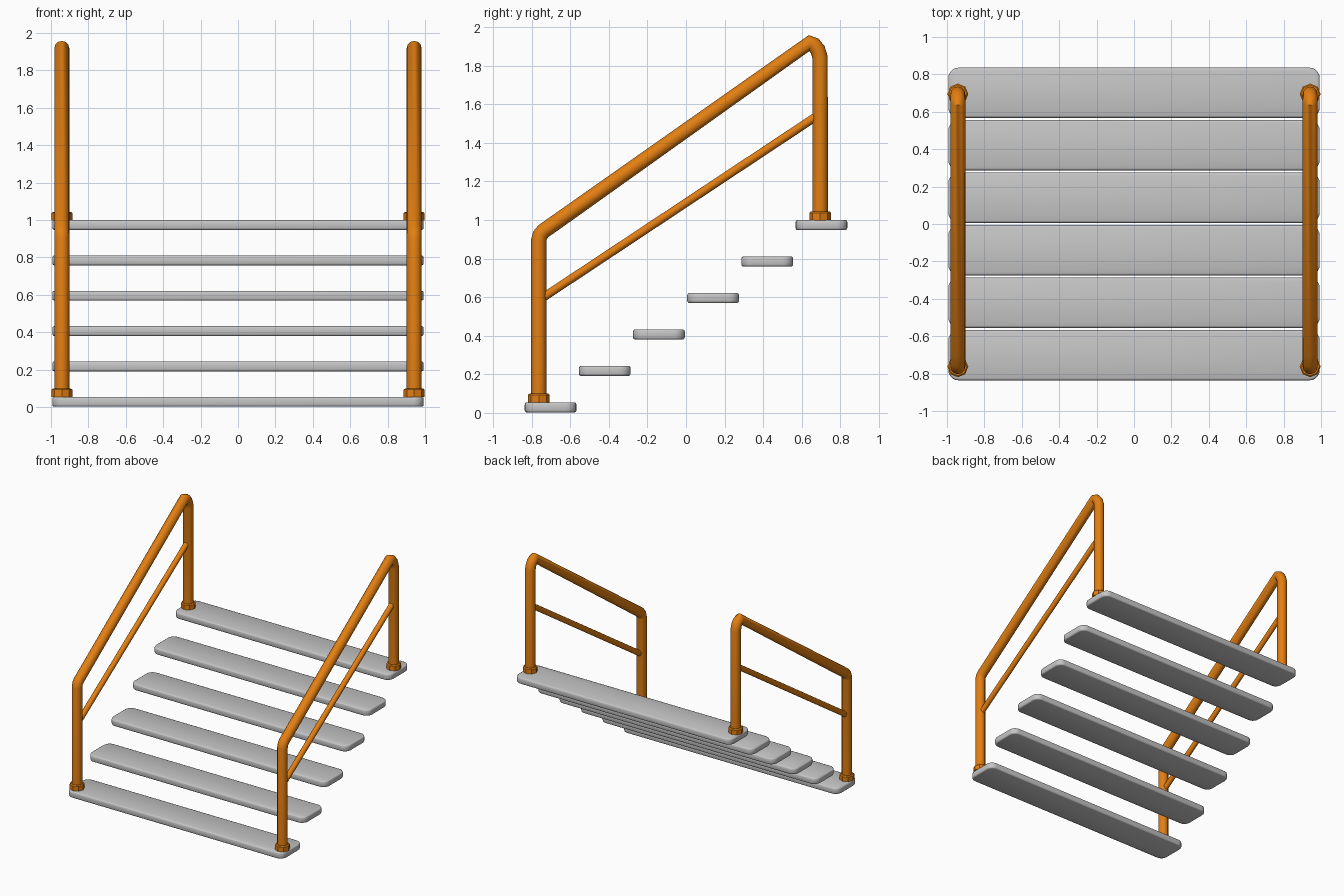
import bpy, bmesh, math

if "Cube" in bpy.data.objects:
    bpy.data.objects.remove(bpy.data.objects["Cube"])


def material(name, rgb):
    m = bpy.data.materials.new(name)
    m.diffuse_color = (*rgb, 1)
    m.use_nodes = True
    m.node_tree.nodes["Principled BSDF"].inputs["Base Color"].default_value = m.diffuse_color
    return m


ORANGE = material("orange paint", (0.76, 0.21, 0.006))
GREY = material("light grey", (0.56, 0.56, 0.56))


def smooth(ob, angle=40):
    bpy.ops.object.select_all(action='DESELECT')
    ob.select_set(True)
    bpy.context.view_layer.objects.active = ob
    bpy.ops.object.shade_smooth_by_angle(angle=math.radians(angle))


def tube(name, points, radius):
    """Round bar swept along a list of points."""
    cu = bpy.data.curves.new(name, 'CURVE')
    cu.dimensions = '3D'
    cu.bevel_depth = radius
    cu.bevel_resolution = 4
    cu.use_fill_caps = True
    sp = cu.splines.new('POLY')
    sp.points.add(len(points) - 1)
    for p, co in zip(sp.points, points):
        p.co = (*co, 1)
    ob = bpy.data.objects.new(name, cu)
    bpy.context.collection.objects.link(ob)
    bpy.ops.object.select_all(action='DESELECT')
    ob.select_set(True)
    bpy.context.view_layer.objects.active = ob
    bpy.ops.object.convert(target='MESH')
    ob = bpy.context.view_layer.objects.active
    ob.data.materials.clear()
    ob.data.materials.append(ORANGE)
    smooth(ob, 50)


def tread(name, y, z):
    """Plank with rounded plan corners and softened edges."""
    bm = bmesh.new()
    bmesh.ops.create_cube(bm, size=1)
    for v in bm.verts:
        v.co.x *= 1.986
        v.co.y *= 0.268
        v.co.z *= 0.053
    upright = [e for e in bm.edges if abs(e.verts[0].co.z - e.verts[1].co.z) > 0.01]
    bmesh.ops.bevel(bm, geom=upright, offset=0.055, segments=5, profile=0.5, affect='EDGES')
    rims = [e for e in bm.edges if abs(e.verts[0].co.z - e.verts[1].co.z) < 0.001]
    bmesh.ops.bevel(bm, geom=rims, offset=0.011, segments=2, profile=0.5, affect='EDGES')
    me = bpy.data.meshes.new(name)
    bm.to_mesh(me)
    bm.free()
    ob = bpy.data.objects.new(name, me)
    ob.location = (0, y, z + 0.0265)
    bpy.context.collection.objects.link(ob)
    me.materials.append(GREY)
    smooth(ob, 50)


def collar(name, x, y, z):
    """Eight-sided foot ring with a small chamfer on top."""
    bm = bmesh.new()
    bmesh.ops.create_cone(bm, cap_ends=True, segments=8, radius1=0.056, radius2=0.056, depth=0.046)
    top = [e for e in bm.edges if all(v.co.z > 0 for v in e.verts)]
    bmesh.ops.bevel(bm, geom=top, offset=0.007, segments=1, affect='EDGES')
    me = bpy.data.meshes.new(name)
    bm.to_mesh(me)
    bm.free()
    ob = bpy.data.objects.new(name, me)
    ob.location = (x, y, z + 0.022)
    bpy.context.collection.objects.link(ob)
    me.materials.append(ORANGE)


# Six open treads
for i in range(6):
    tread(f"tread_{i + 1}", -0.702 + 0.2808 * i, 0.002 + 0.189 * i)

# Handrail centre line (y, z): lower post, bend, slope, bend, upper post
LOW, HIGH = -0.763, 0.695
path = [(LOW, 0.06), (LOW, 0.895), (-0.756, 0.922), (-0.738, 0.943), (-0.682, 0.982),
        (0.640, 1.918), (0.662, 1.908), (0.683, 1.882), (HIGH, 1.842), (HIGH, 1.0)]

for side, s in (("left", -1), ("right", 1)):
    x = 0.942 * s
    tube(f"{side}_handrail", [(x, y, z) for y, z in path], 0.04)
    tube(f"{side}_middle_rail", [(x, LOW + 0.01, 0.59), (x, HIGH - 0.01, 1.543)], 0.022)
    collar(f"{side}_lower_collar", x, LOW, 0.055)
    collar(f"{side}_upper_collar", x, HIGH, 0.999)
